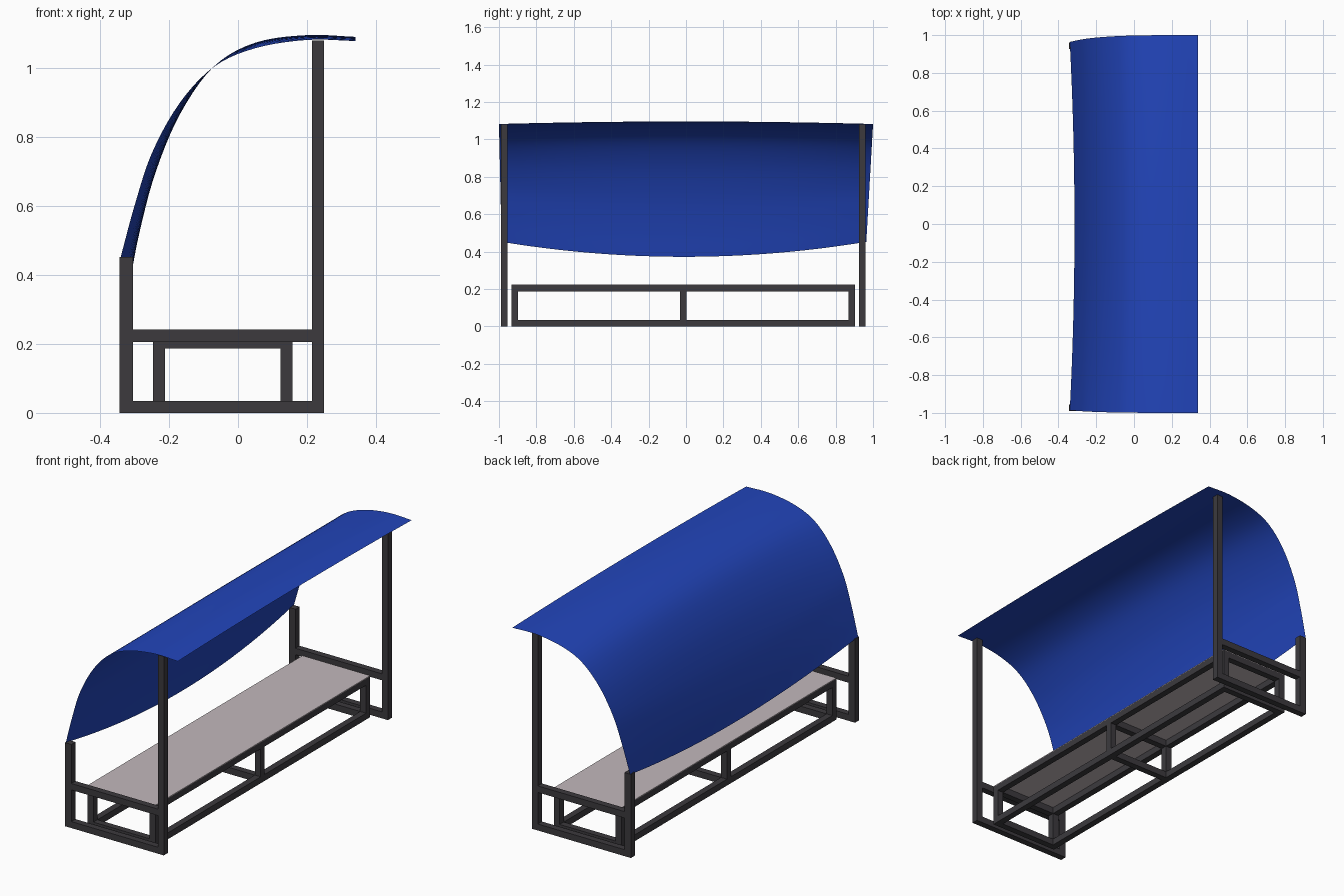
import bpy
import bmesh
from mathutils import Vector

if "Cube" in bpy.data.objects:
    bpy.data.objects.remove(bpy.data.objects["Cube"])


def material(name, rgb):
    m = bpy.data.materials.new(name)
    m.diffuse_color = (*rgb, 1)
    m.use_nodes = True
    m.node_tree.nodes["Principled BSDF"].inputs["Base Color"].default_value = m.diffuse_color
    return m


BLUE = material("canopy blue", (0.016, 0.06, 0.50))
DARK = material("dark steel", (0.045, 0.042, 0.048))
PALE = material("pale seat", (0.54, 0.48, 0.50))


def finish(name, bm, mat):
    mesh = bpy.data.meshes.new(name)
    bm.to_mesh(mesh)
    bm.free()
    mesh.materials.append(mat)
    ob = bpy.data.objects.new(name, mesh)
    bpy.context.collection.objects.link(ob)
    return ob


def boxes(name, spans, mat):
    """One object from boxes given as (x0, x1, y0, y1, z0, z1)."""
    bm = bmesh.new()
    for x0, x1, y0, y1, z0, z1 in spans:
        vs = bmesh.ops.create_cube(bm, size=1)["verts"]
        bmesh.ops.scale(bm, vec=(x1 - x0, y1 - y0, z1 - z0), verts=vs)
        bmesh.ops.translate(bm, vec=((x0 + x1) / 2, (y0 + y1) / 2, (z0 + z1) / 2), verts=vs)
    return finish(name, bm, mat)


T = 0.035  # square tube size

# End frames: short rear post, tall front post, two cross bars
for side, y in (("near", -0.99), ("far", 0.926)):
    y1 = y + T
    boxes(side + "_short_post", [(-0.343, -0.304, y, y1, 0, 0.452)], DARK)
    boxes(side + "_tall_post", [(0.214, 0.249, y, y1, 0, 1.08)], DARK)
    boxes(side + "_cross_bars", [(-0.304, 0.214, y, y1, z, z + T) for z in (0, 0.206)], DARK)

# Bench frame: long rails, legs and cross members
BX0, BX1, BY0, BY1, TOP = -0.247, 0.158, -0.933, 0.904, 0.221
rail_x = (BX0, BX1 - T)
leg_y = (BY0, (BY0 + BY1 - T) / 2, BY1 - T)
boxes("bench_rails", [(x, x + T, BY0, BY1, z, z + T)
                      for x in rail_x for z in (0, TOP - T)], DARK)
boxes("bench_legs", [(x, x + T, y, y + T, T, TOP - T)
                     for x in rail_x for y in leg_y], DARK)
boxes("bench_cross_members", [(BX0 + T, BX1 - T, y, y + T, z, z + T)
                              for y in leg_y for z in (0, TOP - T)], DARK)

# Seat panel
boxes("seat", [(BX0, BX1, BY0, BY1, TOP, TOP + 0.004)], PALE)

# Canopy: curved sheet blending an end profile into a bulged middle profile
END = [(-.34, .452), (-.30, .60), (-.25, .752), (-.17, .897),
       (-.07, 1.003), (.05, 1.057), (.2, 1.081), (.34, 1.078)]
MID = [(-.315, .372), (-.284, .53), (-.238, .70), (-.167, .868),
       (-.07, 1.004), (.05, 1.073), (.2, 1.095), (.34, 1.09)]


def smooth_path(points, steps=5):
    """Catmull-Rom curve through the points."""
    p = [Vector(q) for q in points]
    p = [2 * p[0] - p[1]] + p + [2 * p[-1] - p[-2]]
    out = []
    for a, b, c, d in zip(p, p[1:], p[2:], p[3:]):
        for k in range(steps):
            t = k / steps
            out.append(0.5 * (2 * b + (c - a) * t + (2 * a - 5 * b + 4 * c - d) * t * t
                              + (3 * b - a - 3 * c + d) * t ** 3))
    return out + [p[-2]]


bm = bmesh.new()
N = 24
rows = []
for e, m in zip(smooth_path(END), smooth_path(MID)):
    drop = max(0, (1.08 - e.y) / 0.628)
    y0, y1 = -1 + 0.014 * drop, 1 - 0.036 * drop
    row = []
    for j in range(N + 1):
        v = j / N
        p = e.lerp(m, 1 - (2 * v - 1) ** 2)
        row.append(bm.verts.new((p.x, y0 + (y1 - y0) * v, p.y)))
    rows.append(row)
for r, s in zip(rows, rows[1:]):
    for j in range(N):
        f = bm.faces.new((r[j], s[j], s[j + 1], r[j + 1]))
        f.smooth = True
bm.normal_update()
if sum(f.normal.z for f in bm.faces) < 0:
    bmesh.ops.reverse_faces(bm, faces=bm.faces[:])
finish("canopy", bm, BLUE)
